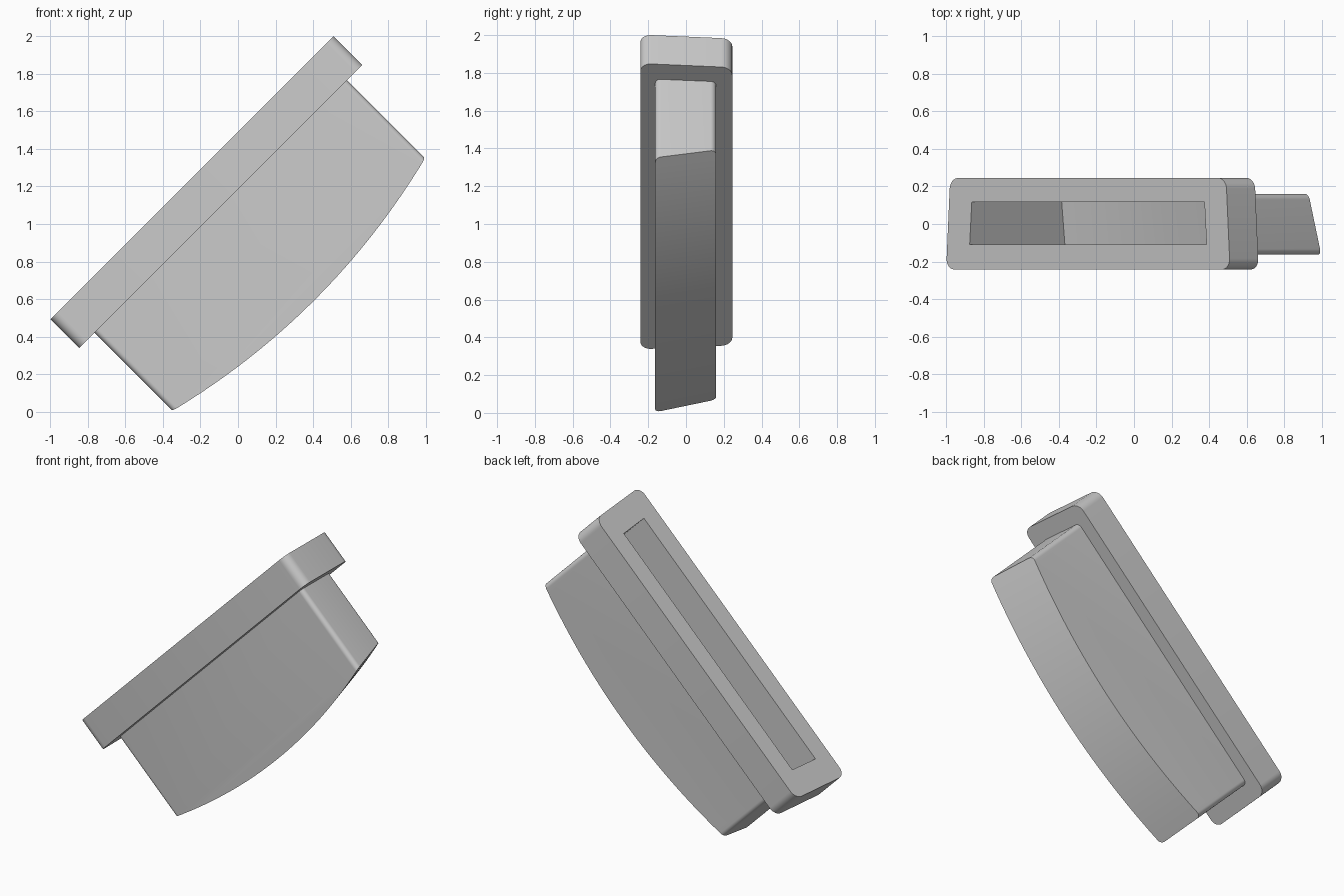
import bpy
import bmesh
from math import sqrt

old = bpy.data.objects.get("Cube")
if old:
    bpy.data.objects.remove(old, do_unlink=True)

MID = 0.708      # middle of the length, measured along the 45 degree axis
SEGMENTS = 32

grey = bpy.data.materials.new("plain grey")
grey.use_nodes = True
grey.diffuse_color = (0.6, 0.6, 0.6, 1)
grey.node_tree.nodes["Principled BSDF"].inputs["Base Color"].default_value = (0.6, 0.6, 0.6, 1)


def tilt(u, y, n):
    """Turn length u and height n into the leaning model frame."""
    return ((u - n) / sqrt(2), y, (u + n) / sqrt(2))


def outline(half, top, bottom, sag):
    """Side profile with a straight top and a bowed bottom."""
    steps = SEGMENTS if sag else 1
    points = [(MID + half, top), (MID - half, top)]
    for i in range(steps + 1):
        d = 2 * i / steps - 1
        points.append((MID + half * d, bottom - sag * (1 - d * d)))
    return points


def block(name, front, back, top, sag=0, radius=0):
    """Loft between front and back profiles, each (y, half length, bottom)."""
    bm = bmesh.new()
    rings = [[bm.verts.new(tilt(u, y, n)) for u, n in outline(half, top, low, sag)]
             for y, half, low in (front, back)]
    count = len(rings[0])
    for ring in rings:
        bm.faces.new(ring)
    for i in range(count):
        j = (i + 1) % count
        bm.faces.new((rings[0][i], rings[0][j], rings[1][j], rings[1][i]))
    bmesh.ops.recalc_face_normals(bm, faces=bm.faces)
    if radius:
        # round the four upright corners
        corners = [bm.edges.get((r[a], r[b])) for r in rings for a, b in ((1, 2), (0, count - 1))]
        bmesh.ops.bevel(bm, geom=corners, offset=radius, segments=8, profile=0.5, affect='EDGES')
    mesh = bpy.data.meshes.new(name)
    bm.to_mesh(mesh)
    bm.free()
    mesh.materials.append(grey)
    obj = bpy.data.objects.new(name, mesh)
    bpy.context.collection.objects.link(obj)
    return obj


# Wide rim, bowed body and the deep slot through both
rim = block("rim", (-0.242, 1.07, 0.838), (0.245, 1.04, 0.838), 1.054, radius=0.058)
body = block("body", (-0.163, 0.953, 0.25), (0.16, 0.934, 0.326), 0.838, sag=0.118, radius=0.03)
slot = block("slot_cutter", (-0.11, 0.893, 0.336), (0.117, 0.877, 0.376), 1.2, sag=0.105)
slot.hide_render = True

for part in (rim, body):
    cut = part.modifiers.new("slot", 'BOOLEAN')
    cut.operation = 'DIFFERENCE'
    cut.solver = 'EXACT'
    cut.object = slot

# Bake the cut, then discard the cutter
graph = bpy.context.evaluated_depsgraph_get()
for part in (rim, body):
    baked = bpy.data.meshes.new_from_object(part.evaluated_get(graph))
    part.modifiers.clear()
    part.data = baked
bpy.data.objects.remove(slot, do_unlink=True)

bpy.ops.object.select_all(action='DESELECT')
for part in (rim, body):
    part.select_set(True)
bpy.context.view_layer.objects.active = body
bpy.ops.object.shade_smooth_by_angle(angle=0.5)
